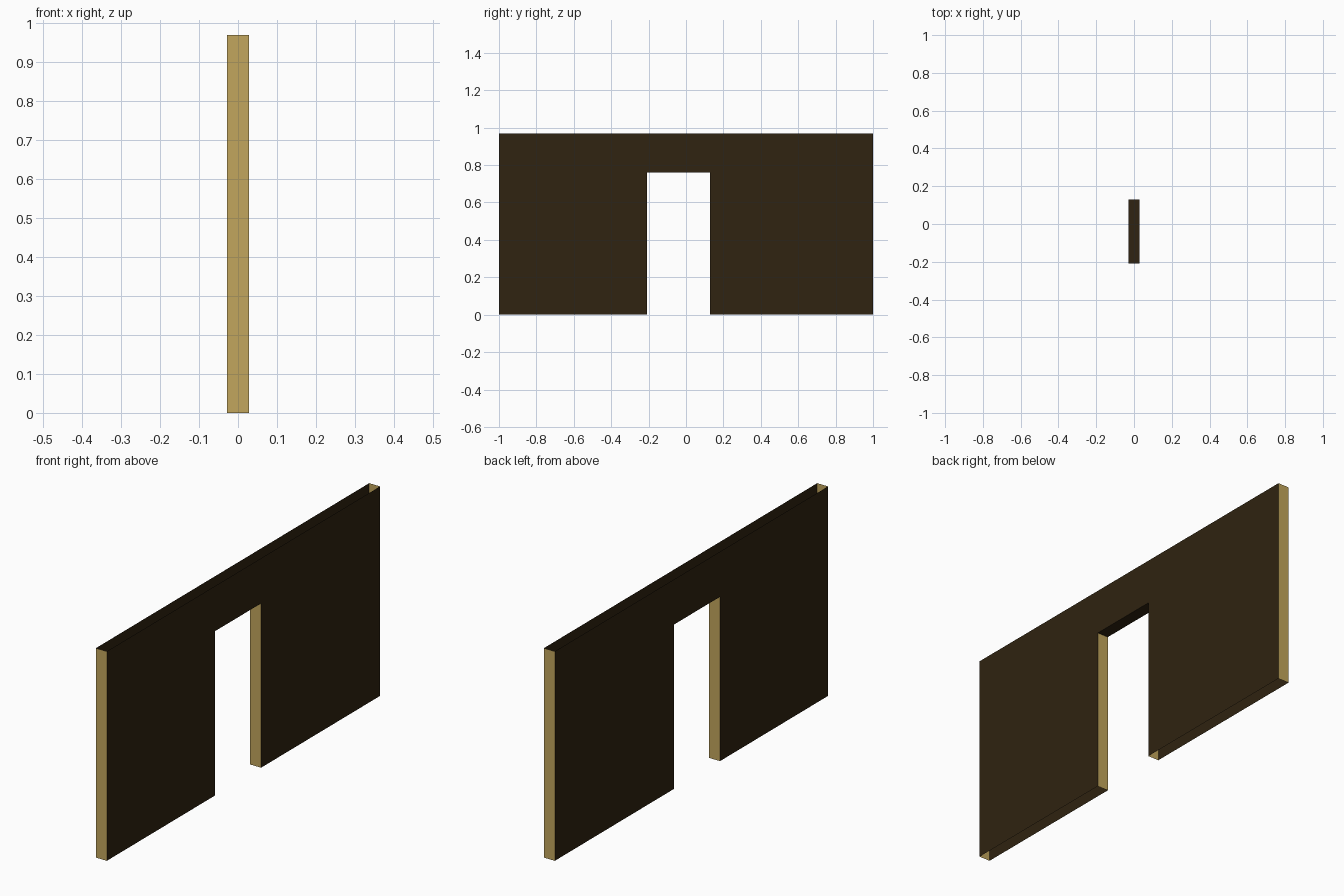
import bpy, bmesh
from mathutils import Vector

if "Cube" in bpy.data.objects:
    bpy.data.objects.remove(bpy.data.objects["Cube"])


def material(name, rgb):
    m = bpy.data.materials.new(name)
    m.diffuse_color = (*rgb, 1.0)
    m.use_nodes = True
    m.node_tree.nodes["Principled BSDF"].inputs["Base Color"].default_value = m.diffuse_color
    return m


dark = material("dark brown", (0.029, 0.017, 0.0054))
tan = material("tan", (0.54, 0.38, 0.11))

HEIGHT, HALF_X = 0.97, 0.028
DOOR_L, DOOR_R, DOOR_H = -0.209, 0.129, 0.761

# Wall outline with a doorway notch, as (y, z)
outline = [(-1, 0), (DOOR_L, 0), (DOOR_L, DOOR_H), (DOOR_R, DOOR_H),
           (DOOR_R, 0), (1, 0), (1, HEIGHT), (-1, HEIGHT)]

bm = bmesh.new()
profile = bm.faces.new([bm.verts.new((-HALF_X, y, z)) for y, z in outline])
ext = bmesh.ops.extrude_face_region(bm, geom=[profile], use_keep_orig=True)
moved = [g for g in ext["geom"] if isinstance(g, bmesh.types.BMVert)]
bmesh.ops.translate(bm, verts=moved, vec=Vector((2 * HALF_X, 0, 0)))
bmesh.ops.recalc_face_normals(bm, faces=bm.faces[:])

# Wall ends and door jambs are tan, the rest dark
for f in bm.faces:
    f.material_index = 1 if abs(f.normal.y) > 0.9 else 0

# The hollow wall is open along its top and its base
open_faces = [f for f in bm.faces if abs(f.normal.z) > 0.9
              and abs(f.calc_center_median().z - DOOR_H) > 0.01]
bmesh.ops.delete(bm, geom=open_faces, context='FACES')

mesh = bpy.data.meshes.new("doorway_wall")
bm.to_mesh(mesh)
bm.free()
mesh.materials.append(dark)
mesh.materials.append(tan)
wall = bpy.data.objects.new("doorway_wall", mesh)
bpy.context.collection.objects.link(wall)
